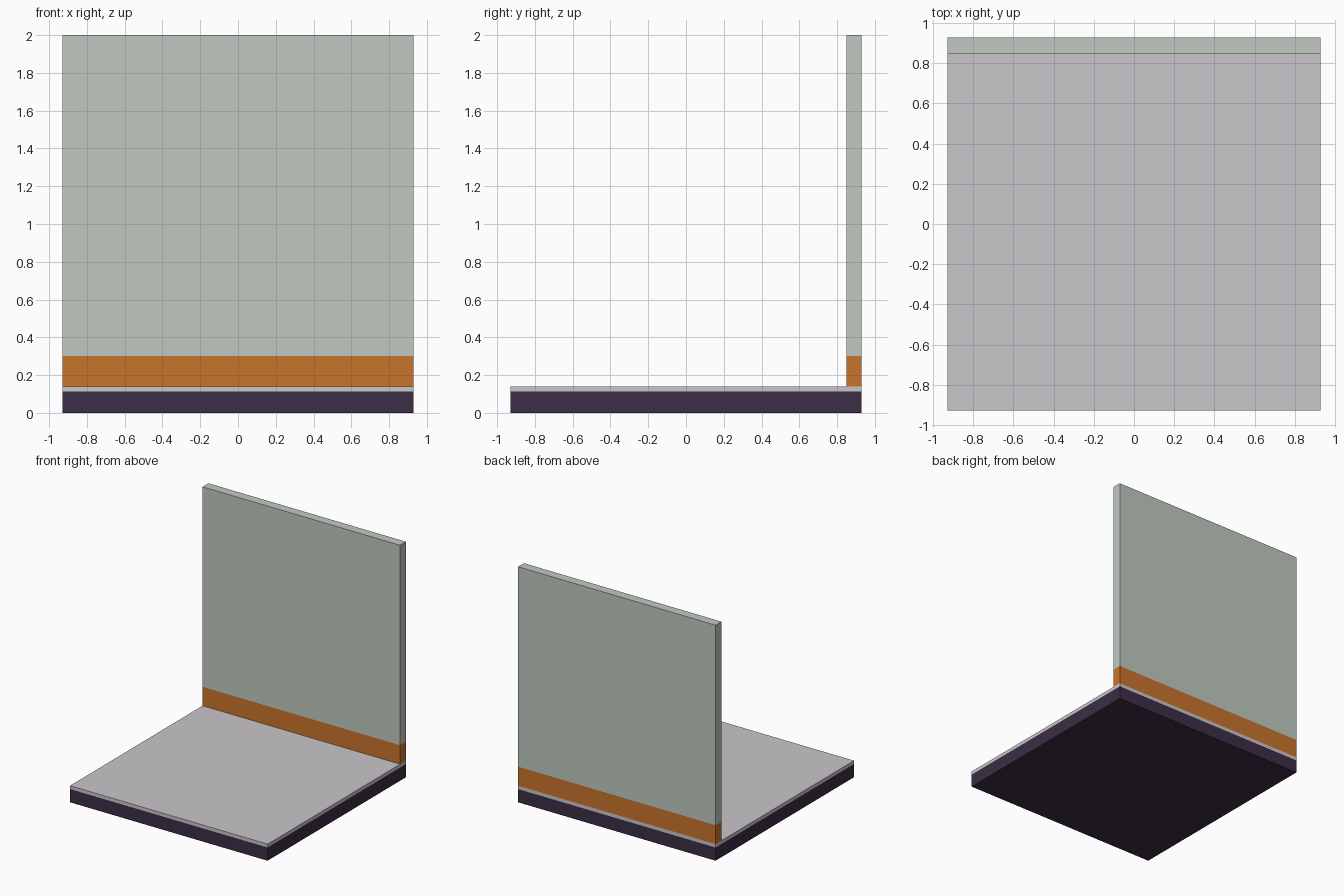
import bpy

if "Cube" in bpy.data.objects:
    bpy.data.objects.remove(bpy.data.objects["Cube"])


def material(name, rgb):
    """Flat colour given as 0-255 sRGB, stored as linear."""
    m = bpy.data.materials.new(name)
    lin = [((c / 255 + 0.055) / 1.055) ** 2.4 for c in rgb]
    m.diffuse_color = (*lin, 1.0)
    m.use_nodes = True
    m.node_tree.nodes["Principled BSDF"].inputs["Base Color"].default_value = m.diffuse_color
    return m


def box(name, y0, y1, z0, z1, mat, half_width=0.928):
    bpy.ops.mesh.primitive_cube_add(size=1)
    o = bpy.context.object
    o.name = name
    o.location = (0, (y0 + y1) / 2, (z0 + z1) / 2)
    o.scale = (2 * half_width, y1 - y0, z1 - z0)
    bpy.ops.object.transform_apply(location=True, rotation=False, scale=True)
    o.data.materials.append(mat)
    return o


purple = material("dark purple", (60, 45, 70))
grey = material("pale grey", (201, 198, 202))
orange = material("orange", (201, 116, 44))
green = material("pale green", (192, 202, 193))

D = 0.928        # half depth of the floor
WALL = 0.849     # front face of the wall

# Floor: dark base with a thin pale slab on top
box("floor_base", -D, D, 0.0, 0.112, purple)
box("floor_slab", -D, D, 0.112, 0.141, grey)

# Back wall: orange skirting band with the green panel above
box("wall_skirting", WALL, D, 0.141, 0.302, orange)
box("wall_panel", WALL, D, 0.302, 2.0, green)
